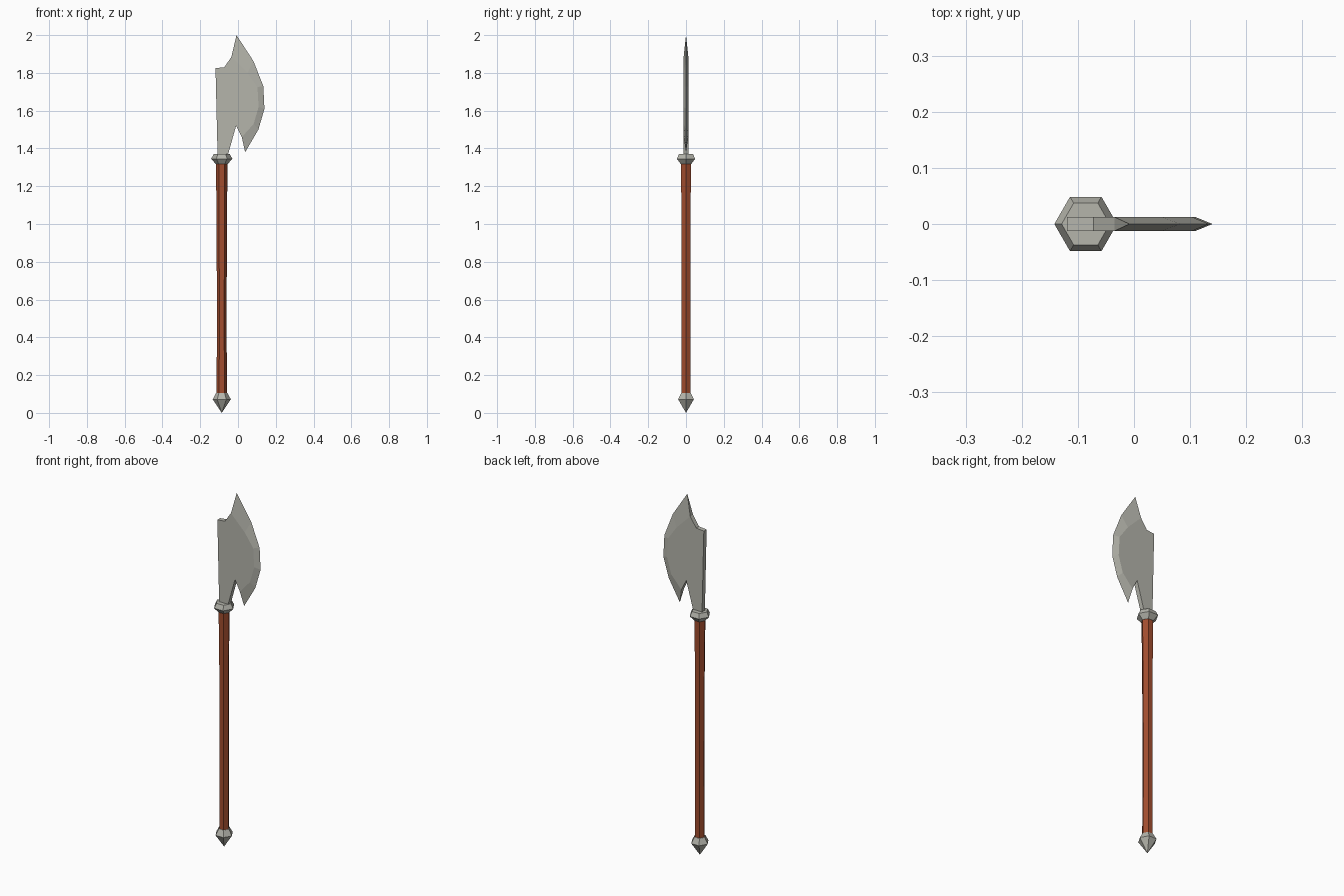
import bpy, bmesh, math

if "Cube" in bpy.data.objects:
    bpy.data.objects.remove(bpy.data.objects["Cube"])

AXIS_X = -0.086   # shaft axis
HALF = 0.0125     # half thickness of the blade


def material(name, color):
    m = bpy.data.materials.new(name)
    m.diffuse_color = (*color, 1)
    m.use_nodes = True
    m.node_tree.nodes["Principled BSDF"].inputs["Base Color"].default_value = m.diffuse_color
    return m


steel = material("pale steel", (0.46, 0.46, 0.41))
wood = material("red brown wood", (0.36, 0.075, 0.028))


def finish(name, bm, mat):
    bmesh.ops.recalc_face_normals(bm, faces=bm.faces)
    me = bpy.data.meshes.new(name)
    bm.to_mesh(me)
    bm.free()
    me.materials.append(mat)
    ob = bpy.data.objects.new(name, me)
    bpy.context.collection.objects.link(ob)
    return ob


def turned(name, profile, mat, sides=6):
    """Faceted turned part from (radius, z) pairs, bottom to top."""
    bm = bmesh.new()
    rings = []
    for r, z in profile:
        rings.append([bm.verts.new((AXIS_X + r * math.cos(math.tau * i / sides),
                                    r * math.sin(math.tau * i / sides), z))
                      for i in range(sides)])
    for a, b in zip(rings, rings[1:]):
        for i in range(sides):
            j = (i + 1) % sides
            bm.faces.new((a[i], a[j], b[j], b[i]))
    bm.faces.new(rings[0])
    bm.faces.new(rings[-1])
    bmesh.ops.remove_doubles(bm, verts=bm.verts, dist=1e-5)
    return finish(name, bm, mat)


# shaft and its metal fittings
turned("handle", [(0.027, 0.09), (0.026, 0.5), (0.027, 1.0), (0.031, 1.33)], wood)
turned("pommel", [(0.0, 0.0), (0.048, 0.072), (0.030, 0.105)], steel)
turned("collar", [(0.032, 1.318), (0.056, 1.345), (0.043, 1.37)], steel)

# blade: blunt outline, bevel line and cutting edge as (x, z)
blunt = [(-0.01, 1.52), (-0.055, 1.36), (-0.108, 1.36), (-0.119, 1.825), (-0.072, 1.83)]
bevel = [(-0.035, 1.885), (0.05, 1.80), (0.103, 1.725), (0.109, 1.62), (0.083, 1.53), (0.02, 1.46)]
edge = [(-0.008, 2.0), (0.082, 1.862), (0.134, 1.73), (0.14, 1.61), (0.108, 1.50), (0.038, 1.38)]

bm = bmesh.new()
edge_v = [bm.verts.new((x, 0, z)) for x, z in edge]
loops = []
for y in (-HALF, HALF):
    loop = [bm.verts.new((x, y, z)) for x, z in bevel + blunt]
    loops.append(loop)
    bm.faces.new(loop)                      # flat cheek
    for i in range(len(edge) - 1):          # ground bevel
        bm.faces.new((loop[i], loop[i + 1], edge_v[i + 1], edge_v[i]))
front, back = loops
last = len(bevel) - 1
for i in range(last, len(front)):           # blunt walls
    j = (i + 1) % len(front)
    bm.faces.new((front[i], front[j], back[j], back[i]))
for i in (0, last):                         # ends of the two points
    bm.faces.new((front[i], back[i], edge_v[i]))
bmesh.ops.recalc_face_normals(bm, faces=bm.faces)
bmesh.ops.triangulate(bm, faces=[f for f in bm.faces if len(f.verts) > 4])
finish("axe_blade", bm, steel)
